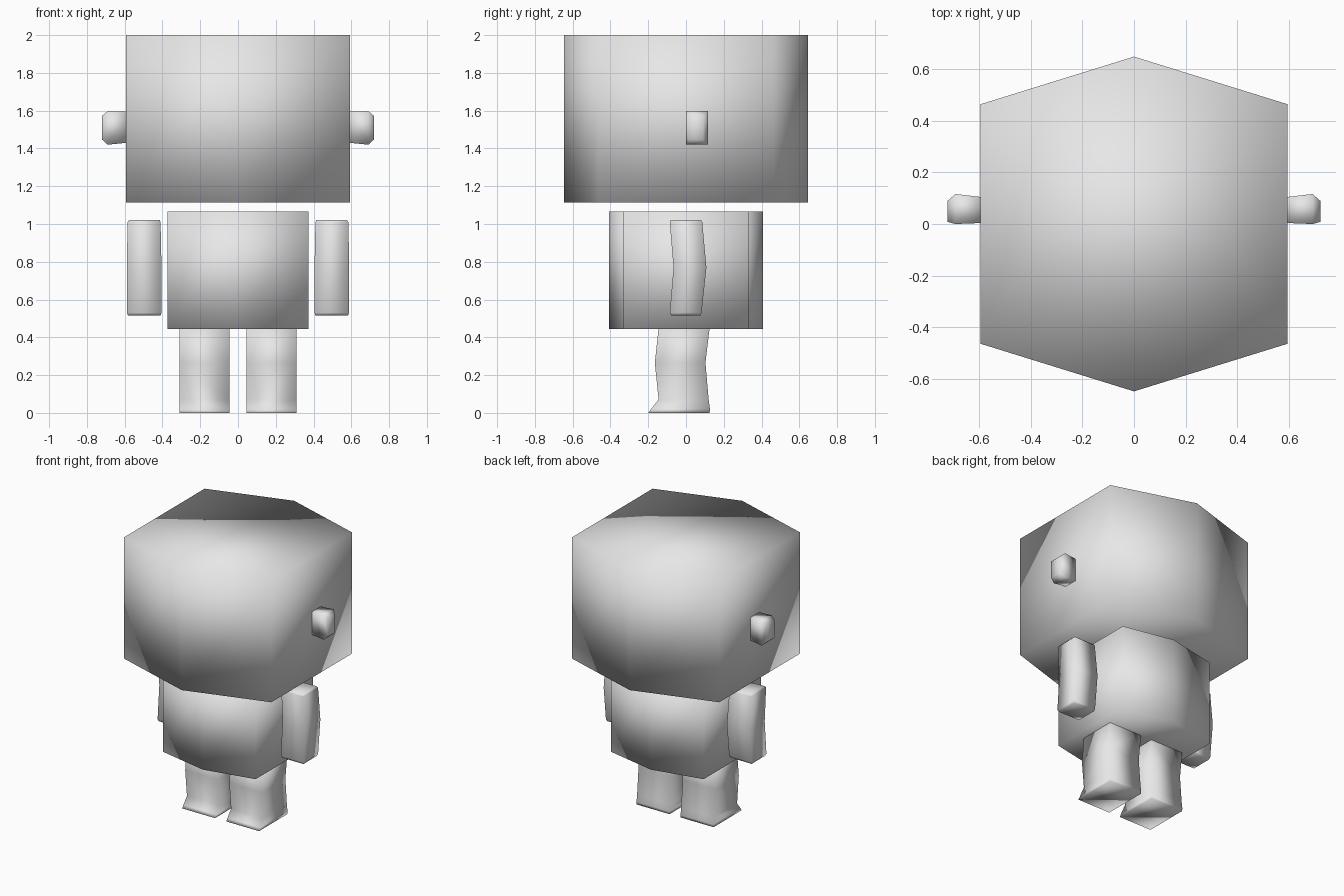
import bpy
import bmesh

cube = bpy.data.objects.get("Cube")
if cube:
    bpy.data.objects.remove(cube, do_unlink=True)

# One plain grey for the whole figure
GREY = (0.8, 0.8, 0.8, 1.0)
grey = bpy.data.materials.new("plain_grey")
grey.use_nodes = True
grey.diffuse_color = GREY
grey.node_tree.nodes["Principled BSDF"].inputs["Base Color"].default_value = GREY


def loft(name, rings):
    """Join equal rings of points into a closed, fully smooth-shaded solid."""
    bm = bmesh.new()
    loops = [[bm.verts.new(p) for p in ring] for ring in rings]
    n = len(loops[0])
    for a, b in zip(loops, loops[1:]):
        for i in range(n):
            j = (i + 1) % n
            bm.faces.new((a[i], a[j], b[j], b[i]))
    bm.faces.new(loops[0][::-1])
    bm.faces.new(loops[-1])
    bmesh.ops.recalc_face_normals(bm, faces=bm.faces[:])
    for f in bm.faces:
        f.smooth = True
    mesh = bpy.data.meshes.new(name)
    bm.to_mesh(mesh)
    bm.free()
    mesh.materials.append(grey)
    obj = bpy.data.objects.new(name, mesh)
    bpy.context.collection.objects.link(obj)
    return obj


def hexagon(half_x, corner_y, tip_y, z):
    """Six-sided outline with points at the front and back."""
    return [(0, -tip_y, z), (half_x, -corner_y, z), (half_x, corner_y, z),
            (0, tip_y, z), (-half_x, corner_y, z), (-half_x, -corner_y, z)]


def slab(side, z, x0, x1, y0, y1):
    """Horizontal rectangle, mirrored by side."""
    return [(side * x0, y0, z), (side * x1, y0, z),
            (side * x1, y1, z), (side * x0, y1, z)]


def upright(side, x, y0, y1, z0, z1):
    """Rectangle facing sideways, mirrored by side."""
    return [(side * x, y0, z0), (side * x, y1, z0),
            (side * x, y1, z1), (side * x, y0, z1)]


# Head and torso
loft("head", [hexagon(0.593, 0.463, 0.647, z) for z in (1.115, 2.0)])
loft("torso", [hexagon(0.373, 0.33, 0.408, z) for z in (0.445, 1.065)])

# Limb sections: z, inner x, outer x, front y, back y
ARM = [(0.515, 0.41, 0.582, -0.078, 0.075),
       (0.53, 0.405, 0.588, -0.086, 0.082),
       (0.77, 0.405, 0.588, -0.066, 0.108),
       (1.01, 0.41, 0.585, -0.086, 0.086),
       (1.02, 0.414, 0.578, -0.082, 0.08)]
LEG = [(0.0, 0.045, 0.31, -0.2, 0.125),
       (0.02, 0.045, 0.31, -0.185, 0.127),
       (0.07, 0.045, 0.31, -0.145, 0.12),
       (0.265, 0.045, 0.31, -0.165, 0.103),
       (0.45, 0.045, 0.31, -0.145, 0.125)]
# Ear sections: x, front y, back y, bottom z, top z
EAR = [(0.588, 0.004, 0.104, 1.43, 1.595),
       (0.69, 0.0, 0.116, 1.42, 1.598),
       (0.72, 0.008, 0.09, 1.447, 1.572)]

for label, side in (("left", 1), ("right", -1)):
    loft(label + "_arm", [slab(side, *s) for s in ARM])
    loft(label + "_leg", [slab(side, *s) for s in LEG])
    loft(label + "_ear", [upright(side, *s) for s in EAR])
